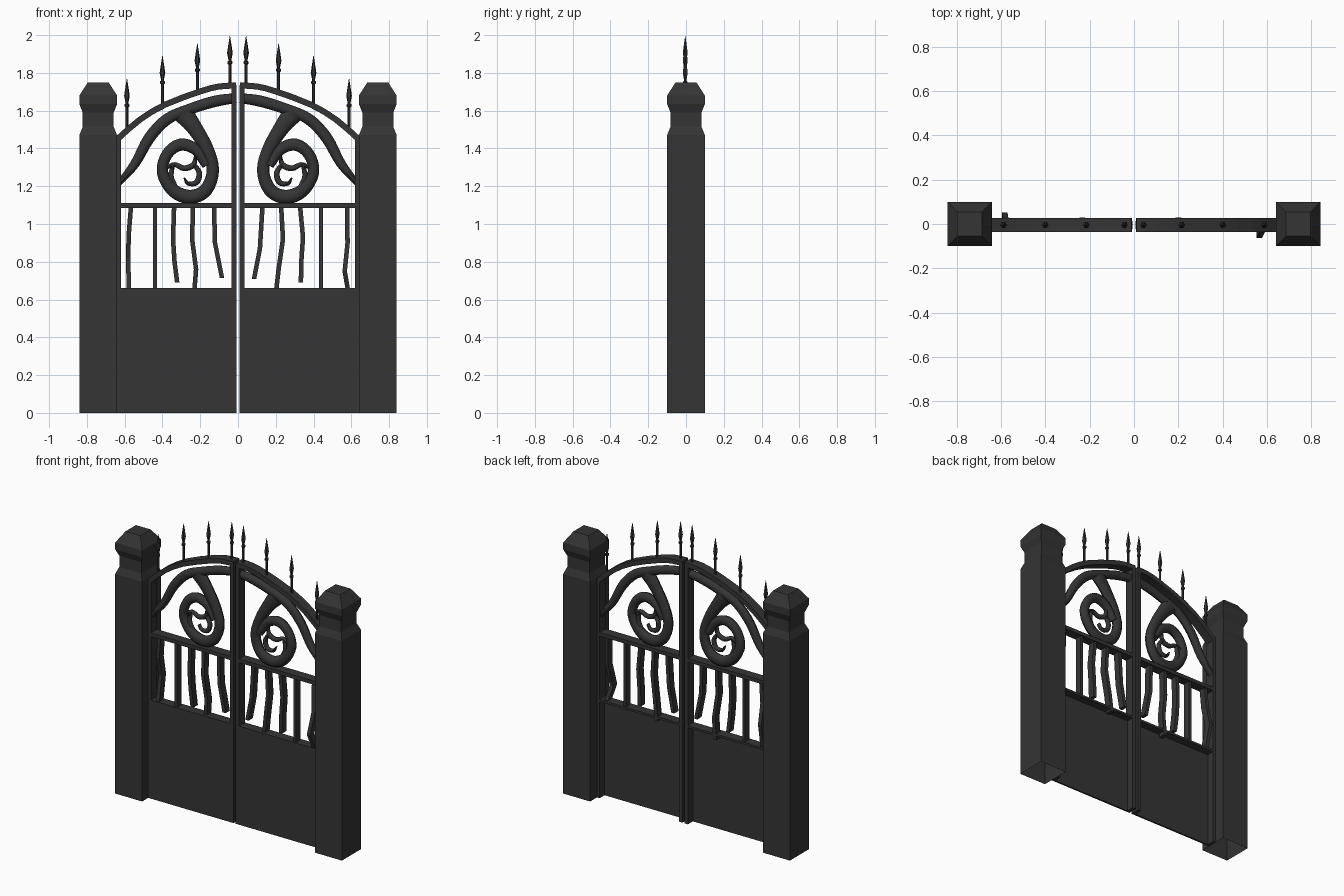
import bpy, bmesh, math
from mathutils import Vector

if "Cube" in bpy.data.objects:
    bpy.data.objects.remove(bpy.data.objects["Cube"])

iron = bpy.data.materials.new("dark_iron")
iron.diffuse_color = (0.035, 0.035, 0.035, 1)
iron.use_nodes = True
iron.node_tree.nodes["Principled BSDF"].inputs["Base Color"].default_value = iron.diffuse_color
YF, YB, YC = -0.036, 0.028, -0.004   # gate front, back and middle


def finish(name, bm, smooth=False):
    bmesh.ops.recalc_face_normals(bm, faces=bm.faces)
    me = bpy.data.meshes.new(name)
    bm.to_mesh(me)
    bm.free()
    ob = bpy.data.objects.new(name, me)
    bpy.context.collection.objects.link(ob)
    me.materials.append(iron)
    if smooth:
        bpy.ops.object.select_all(action='DESELECT')
        ob.select_set(True)
        bpy.context.view_layer.objects.active = ob
        bpy.ops.object.shade_smooth_by_angle(angle=math.radians(40))
    return ob


def box(name, x0, x1, y0, y1, z0, z1):
    bm = bmesh.new()
    bmesh.ops.create_cube(bm, size=1)
    for v in bm.verts:
        v.co = ((x0 + x1) / 2 + v.co.x * (x1 - x0), (y0 + y1) / 2 + v.co.y * (y1 - y0),
                (z0 + z1) / 2 + v.co.z * (z1 - z0))
    return finish(name, bm)


def stack(name, x, y, rows, sides, turn, cap_bottom=True):
    """Rings of (radius, z) joined into one upright solid."""
    bm = bmesh.new()
    rings = []
    for r, z in rows:
        rings.append([bm.verts.new((x + r * math.cos(turn + i * math.tau / sides),
                                    y + r * math.sin(turn + i * math.tau / sides), z))
                      for i in range(sides)])
    skin(bm, rings, cap_bottom)
    return finish(name, bm)


def skin(bm, rings, cap_start=True):
    n = len(rings[0])
    for a, b in zip(rings, rings[1:]):
        for i in range(n):
            bm.faces.new((a[i], a[(i + 1) % n], b[(i + 1) % n], b[i]))
    if cap_start:
        bm.faces.new(rings[0])
    bm.faces.new(rings[-1])


def spline(pts, steps):
    """Smooth curve through the points."""
    p = [Vector(q) for q in pts]
    p = [2 * p[0] - p[1]] + p + [2 * p[-1] - p[-2]]
    out = []
    for a, b, c, d in zip(p, p[1:], p[2:], p[3:]):
        for k in range(steps):
            t = k / steps
            out.append(0.5 * (2 * b + (c - a) * t + (2 * a - 5 * b + 4 * c - d) * t * t
                              + (3 * b - a - 3 * c + d) * t ** 3))
    return out + [p[-2]]


def ribbon(name, pts, depth, side=1, steps=4, rounded=True):
    """Sweep along (x, z, width) points in the gate plane."""
    path = spline(pts, steps)
    bm = bmesh.new()
    rings = []
    for i, q in enumerate(path):
        t = path[min(i + 1, len(path) - 1)] - path[max(i - 1, 0)]
        n = Vector((-t.y, t.x)).normalized()
        if rounded:
            sec = [(math.cos(k * math.tau / 10), math.sin(k * math.tau / 10)) for k in range(10)]
        else:
            sec = [(1, 1), (-1, 1), (-1, -1), (1, -1)]
        rings.append([bm.verts.new((side * (q.x + n.x * u * q.z / 2), YC + v * depth / 2,
                                    q.y + n.y * u * q.z / 2)) for u, v in sec])
    skin(bm, rings)
    return finish(name, bm, rounded)


def bent_bar(name, pts, w=0.024, d=0.045):
    """Upright bar through (x, y, z) points."""
    bm = bmesh.new()
    rings = [[bm.verts.new((x + a * w / 2, y + b * d / 2, z))
              for a, b in ((1, 1), (-1, 1), (-1, -1), (1, -1))] for x, y, z in pts]
    skin(bm, rings)
    return finish(name, bm)


R2 = math.sqrt(2)
POST = [(0.1, 0), (0.1, 1.47), (0.082, 1.515), (0.082, 1.59), (0.1, 1.635), (0.1, 1.68), (0.055, 1.75)]
ARCH = [(0.64, 1.448, .032), (0.52, 1.552, .032), (0.386, 1.632, .032), (0.2, 1.702, .032),
        (0.1, 1.728, .032), (0.01, 1.733, .032)]
SWEEP = [(0.63, 1.215, .03), (0.545, 1.32, .05), (0.47, 1.455, .06), (0.375, 1.555, .06),
         (0.25, 1.61, .058), (0.12, 1.65, .06), (0.01, 1.667, .052)]
SCROLL = [(0.29, 1.585, .11), (0.235, 1.515, .085), (0.165, 1.40, .07), (0.133, 1.285, .065),
          (0.17, 1.18, .07), (0.255, 1.143, .075), (0.345, 1.18, .07), (0.40, 1.275, .06),
          (0.375, 1.37, .06), (0.305, 1.42, .065), (0.225, 1.395, .06), (0.165, 1.31, .05)]
HOOKS = [[(0.375, 1.30, .02), (0.335, 1.315, .025), (0.285, 1.295, .03), (0.235, 1.315, .03),
          (0.225, 1.375, .006)],
         [(0.235, 1.32, .02), (0.205, 1.27, .03), (0.22, 1.22, .03), (0.265, 1.215, .022),
          (0.285, 1.245, .008)],
         [(0.345, 1.31, .02), (0.355, 1.25, .03), (0.335, 1.20, .03)]]

for side, tag in ((-1, "left"), (1, "right")):
    def mbox(name, a, b, y0, y1, z0, z1):
        x0, x1 = sorted((side * a, side * b))
        box(tag + "_" + name, x0, x1, y0, y1, z0, z1)

    # gate post, open underneath
    stack(tag + "_post", side * 0.74, 0, [(r * R2, z) for r, z in POST], 4, math.pi / 4, False)
    # frame: stiles, rails and the thin front panel
    mbox("hinge_stile", 0.62, 0.64, YF, YB, 0, 1.455)
    mbox("meeting_stile", 0.008, 0.034, YF, YB, 0, 1.735)
    mbox("middle_rail", 0.03, 0.625, YF, YB, 1.085, 1.11)
    mbox("lower_rail", 0.03, 0.625, YF, YB, 0.645, 0.66)
    mbox("lower_panel", 0.03, 0.625, YF, YF + 0.012, 0, 0.66)
    # arched top and scrollwork
    ribbon(tag + "_arch", ARCH, YB - YF, side, 2, False)
    ribbon(tag + "_sweep", SWEEP, 0.05, side)
    ribbon(tag + "_scroll", SCROLL, 0.055, side)
    for h in HOOKS:
        ribbon(tag + "_scroll_hook", h, 0.03, side)
    # spear finials
    for x, base, tip in ((0.043, 1.73, 1.995), (0.215, 1.69, 1.955), (0.40, 1.61, 1.89), (0.588, 1.49, 1.768)):
        stack(tag + "_spear", side * x, YC,
              [(.008, base), (.008, tip - .15), (.013, tip - .145), (.013, tip - .135), (.007, tip - .13),
               (.015, tip - .09), (.009, tip - .05), (.001, tip)], 6, 0)

# window bars: straight, bent and broken
for s in (-1, 1):
    bent_bar("straight_bar", [(s * 0.44, YC, 0.65), (s * 0.44, YC, 1.1)], 0.02)
BARS = [
    [(-.566, YC, 1.1), (-.578, .0, .95), (-.582, .03, .82), (-.577, YC, .65)],
    [(-.338, YC, 1.1), (-.344, YC, .92), (-.336, YC, .8), (-.322, YC, .69)],
    [(-.238, YC, 1.1), (-.243, YC, .92), (-.222, .003, .76), (-.233, .006, .62)],
    [(-.127, YC, 1.1), (-.122, YC, .9), (-.085, YC, .715)],
    [(.13, YC, 1.1), (.116, YC, .87), (.085, YC, .71)],
    [(.228, YC, 1.1), (.238, YC, .92), (.215, .003, .76), (.2, .006, .63)],
    [(.328, YC, 1.1), (.344, YC, .93), (.335, YC, .8), (.333, YC, .69)],
    [(.577, YC, 1.1), (.58, -.01, .9), (.565, -.04, .75), (.582, YC, .65)],
]
for pts in BARS:
    bent_bar("bent_bar", pts)
